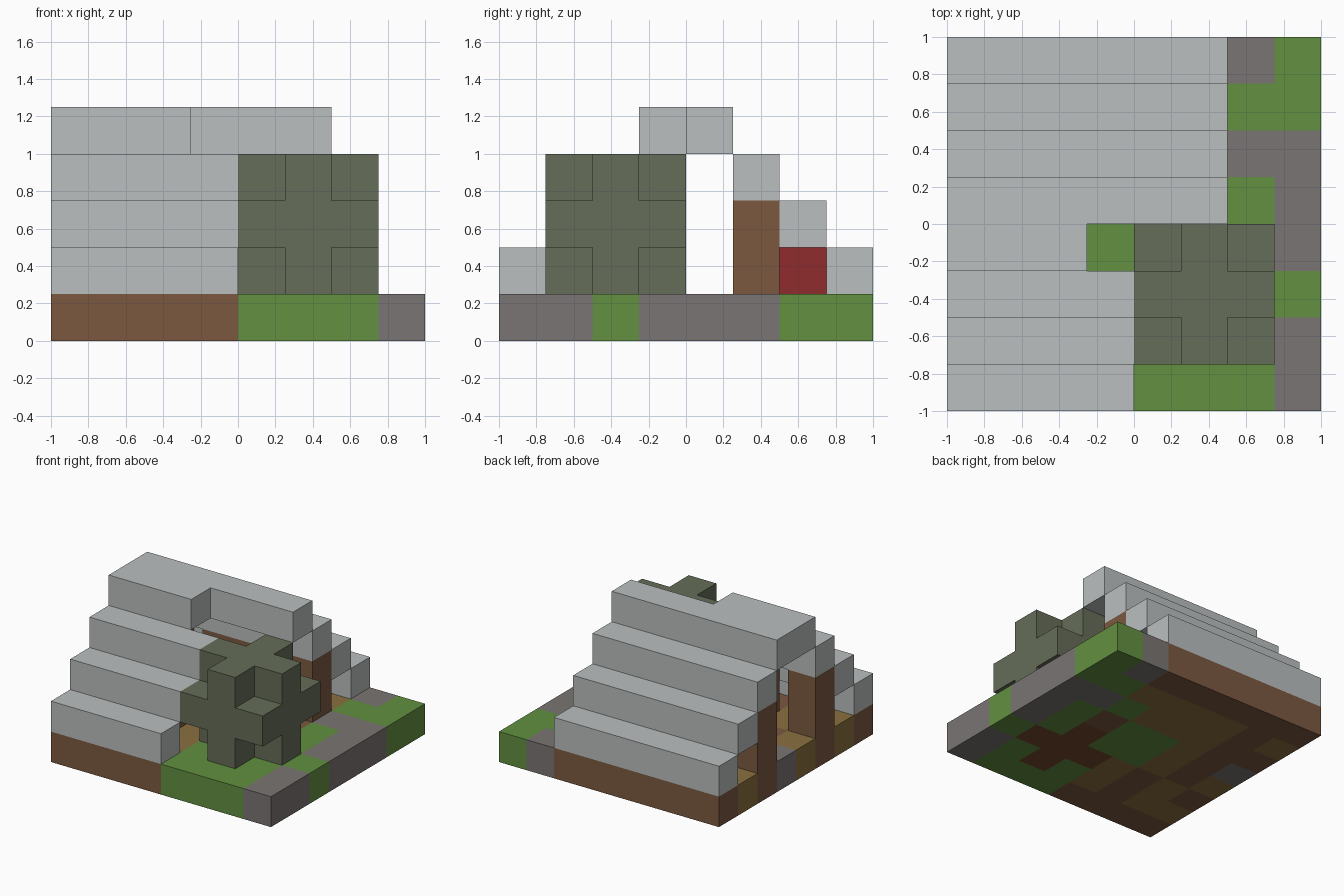
import bpy, bmesh
from mathutils import Vector

if "Cube" in bpy.data.objects:
    bpy.data.objects.remove(bpy.data.objects["Cube"], do_unlink=True)

CELL = 0.25


def linear(c):
    c /= 255
    return c / 12.92 if c <= 0.04045 else ((c + 0.055) / 1.055) ** 2.4


def material(name, *rgb):
    mat = bpy.data.materials.new(name)
    mat.use_nodes = True
    col = [linear(c) for c in rgb] + [1]
    mat.diffuse_color = col
    mat.node_tree.nodes["Principled BSDF"].inputs["Base Color"].default_value = col
    return mat


ROOF = material("pale grey roof", 187, 191, 191)
WOOD = material("brown wood", 124, 89, 64)
GRASS = material("grass green", 98, 144, 64)
STONE = material("path stone", 122, 117, 115)
LEAF = material("dark leaf green", 101, 109, 88)
BED = material("red cloth", 144, 44, 46)
FLOOR = material("tan floor", 138, 112, 62)
TRUNK = material("trunk brown", 116, 72, 46)


def voxels(name, cells):
    """Build one object from {grid cell: material}, keeping only its outer faces."""
    bm = bmesh.new()
    mats = list(dict.fromkeys(cells.values()))
    corners = {}

    def vert(p):
        key = tuple(p)
        if key not in corners:
            corners[key] = bm.verts.new((p[0] * CELL - 1, p[1] * CELL - 1, p[2] * CELL))
        return corners[key]

    for cell, mat in cells.items():
        for axis in range(3):
            for side in (0, 1):
                neighbour = list(cell)
                neighbour[axis] += 2 * side - 1
                if tuple(neighbour) in cells:
                    continue
                base = Vector(cell)
                base[axis] += side
                u, v = Vector(), Vector()
                u[(axis + 1) % 3] = v[(axis + 2) % 3] = 1
                ring = [base, base + u, base + u + v, base + v]
                if not side:
                    ring.reverse()
                face = bm.faces.new([vert(p) for p in ring])
                face.material_index = mats.index(mat)
    # Merge flat areas of one colour into clean faces
    bmesh.ops.dissolve_limit(bm, angle_limit=0.01, verts=bm.verts[:],
                             edges=bm.edges[:], delimit={'MATERIAL'})
    mesh = bpy.data.meshes.new(name)
    bm.to_mesh(mesh)
    bm.free()
    for mat in mats:
        mesh.materials.append(mat)
    obj = bpy.data.objects.new(name, mesh)
    bpy.context.collection.objects.link(obj)
    return obj


def block(xs, ys, zs, mat):
    return {(x, y, z): mat for x in xs for y in ys for z in zs}


# Ground slab, drawn as a tile plan from the back row to the front row
PLAN = ["WWWWWWSG",
        "FWFFFFGG",
        "WWFFFGSS",
        "SWFGGWGS",
        "FWFGGTGS",
        "WFWFTTTG",
        "FFWFGTGS",
        "WWWWGGGS"]
KEY = {"W": WOOD, "F": FLOOR, "G": GRASS, "S": STONE, "T": TRUNK}
voxels("ground", {(x, 7 - row, 0): KEY[tile]
                  for row, line in enumerate(PLAN) for x, tile in enumerate(line)})

# Stepped roof: short courses in front of the tree, long ones behind
for step in range(4):
    front_length = 3 if step == 3 else 4
    if step < 3:
        voxels(f"front_roof_step_{step}", block(range(front_length), [step], [step + 1], ROOF))
        voxels(f"back_roof_step_{step}", block(range(6), [7 - step], [step + 1], ROOF))
    else:
        ridge = block(range(front_length), [step], [step + 1], ROOF)
        ridge.update(block(range(6), [7 - step], [step + 1], ROOF))
        voxels("roof_ridge", ridge)

# Wall posts under the roof
for y, posts in ((2, (0, 2)), (5, (0, 2, 3, 5))):
    for x in posts:
        voxels(f"wall_post_{x}_{y}", block([x], [y], (1, 2), WOOD))

# Bed inside the house
voxels("bed", block((2, 3), [6], [1], BED))

# Tree crown: a cube with its eight corners left out
crown = block((4, 5, 6), (1, 2, 3), (1, 2, 3), LEAF)
voxels("tree_crown", {c: m for c, m in crown.items()
                      if not (c[0] != 5 and c[1] != 2 and c[2] != 2)})
